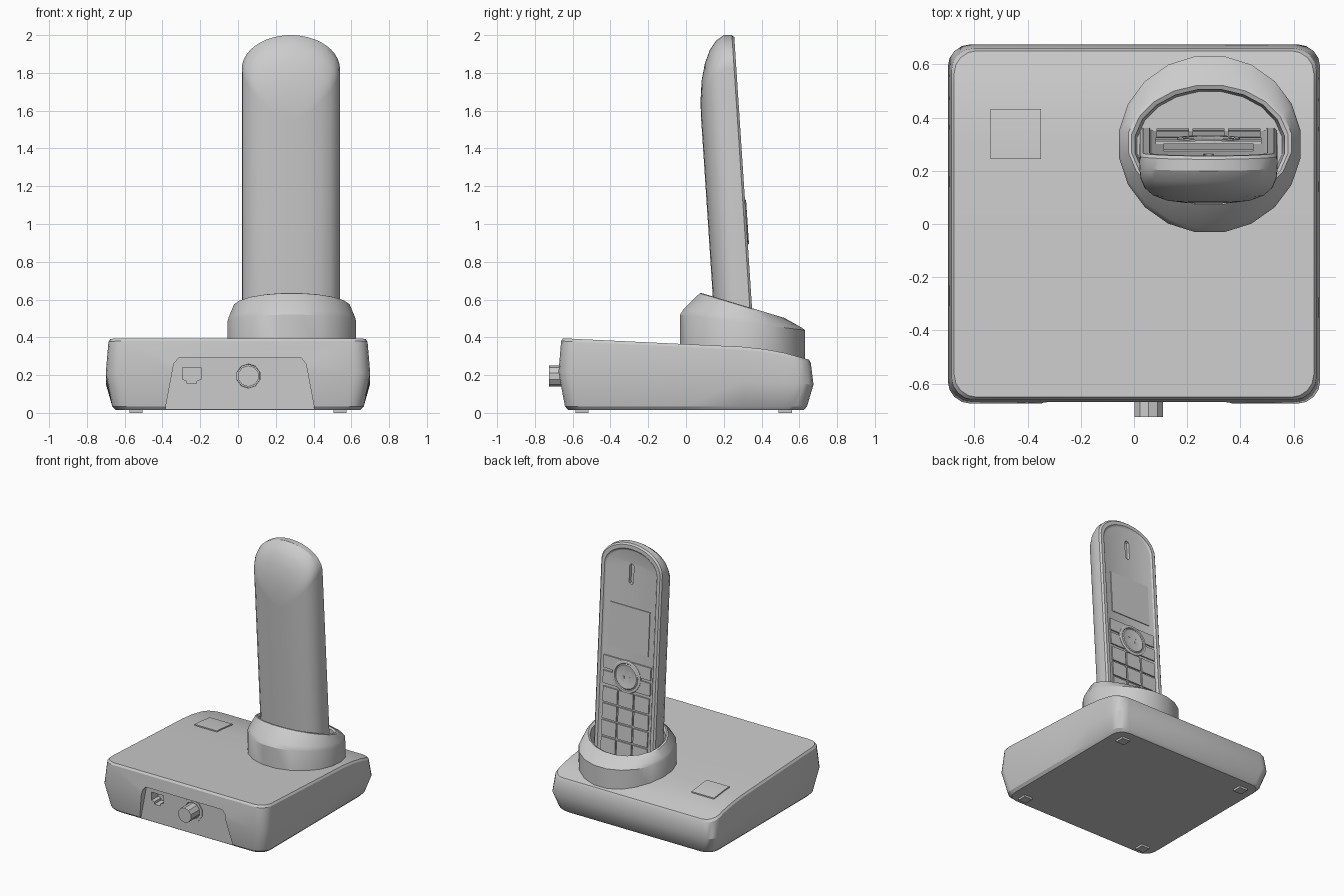
import bpy, bmesh
from math import sin, cos, pi, radians

if "Cube" in bpy.data.objects:
    bpy.data.objects.remove(bpy.data.objects["Cube"])


def loft(name, rings):
    """Skin closed rings of equal, even length; caps are strips between mirrored points."""
    bm = bmesh.new()
    vs = [[bm.verts.new(p) for p in r] for r in rings]
    n = len(rings[0])
    for a, b in zip(vs, vs[1:]):
        for i in range(n):
            j = (i + 1) % n
            bm.faces.new((a[i], a[j], b[j], b[i]))
    for r in (vs[0], vs[-1]):
        for i in range(n // 2 - 1):
            bm.faces.new((r[i], r[i + 1], r[n - 2 - i], r[n - 1 - i]))
    bmesh.ops.recalc_face_normals(bm, faces=bm.faces)
    me = bpy.data.meshes.new(name)
    bm.to_mesh(me)
    bm.free()
    ob = bpy.data.objects.new(name, me)
    bpy.context.collection.objects.link(ob)
    return ob


def mirrored(half):
    return half + [(-p[0], *p[1:]) for p in reversed(half)]


def circle(rx, ry, n):
    return [(rx * cos(2 * pi * (i + .5) / n), ry * sin(2 * pi * (i + .5) / n)) for i in range(n)]


def cut(target, cutter):
    m = target.modifiers.new("cut", 'BOOLEAN')
    m.operation, m.solver, m.object = 'DIFFERENCE', 'EXACT', cutter
    bpy.context.view_layer.objects.active = target
    bpy.ops.object.modifier_apply(modifier=m.name)
    bpy.data.objects.remove(cutter)


# ---------- base body ----------
def deck(y):
    """Height of the sloping top surface."""
    pts = [(-.7, .397), (.3, .35), (.42, .337), (.52, .318), (.7, .268)]
    for (y0, z0), (y1, z1) in zip(pts, pts[1:]):
        if y <= y1:
            break
    return z0 + (z1 - z0) * (y - y0) / (y1 - y0)


def base_ring(inset, zf):
    hx, hy, r = .70 - inset, .675 - inset, .085
    arc = [i * pi / 8 for i in range(5)]
    half = [(hx - r + r * sin(a), -hy + r - r * cos(a)) for a in arc]
    half += [(hx, y) for y in (0, .3, .42, .52)]
    half += [(hx - r + r * cos(a), hy - r + r * sin(a)) for a in arc]
    return [(x, y, zf(y)) for x, y in mirrored(half)]


base = loft("base_body", [
    base_ring(.052, lambda y: .015),
    base_ring(.034, lambda y: .035),
    base_ring(0, lambda y: .215 - .048 * (y + .675)),
    base_ring(.014, lambda y: deck(y) - .015),
    base_ring(.024, deck)])


# socket recess in the front
def front_prism(name, cx, half, y0, y1):
    return loft(name, [[(cx + x, y, z) for x, z in mirrored(half)] for y in (y0, y1)])


PANEL = -.625
cut(base, front_prism("recess_cutter", .01, [(.40, -.05), (.395, .02), (.35, .26), (.325, .29)], -.9, PANEL))
cut(base, front_prism("line_socket_cutter", -.245,
                      [(.05, .24), (.05, .178), (.027, .172), (.025, .155)], -.8, PANEL + .08))


def jack_ring(r, y, n=10):
    return [(.055 + x, y, .195 + z) for x, z in circle(r, r, n)]


cut(base, loft("power_socket_cutter", [jack_ring(.065, -.8), jack_ring(.065, PANEL + .08)]))
collar = loft("power_socket_collar", [jack_ring(.085, PANEL + .01), jack_ring(.085, PANEL - .006),
                                      jack_ring(.064, PANEL - .006), jack_ring(.058, PANEL + .07)])
loft("power_socket_pin", [jack_ring(.035, PANEL + .09), jack_ring(.035, PANEL + .01),
                          jack_ring(.012, PANEL + .01), jack_ring(.010, PANEL + .03)])
# open up the collar so the socket reads as a hollow sleeve
cut(collar, loft("sleeve_cutter", [jack_ring(.056, PANEL - .1), jack_ring(.056, PANEL + .1)]))

# feet
for sx in (-1, 1):
    for y in (-.55, .525):
        bpy.ops.mesh.primitive_cube_add(size=1, location=(sx * .54, y, .0125))
        foot = bpy.context.object
        foot.name = "foot"
        foot.scale = (.07, .07, .025)

# page button on the deck
ys = (.245, .3, .36, .42, .432)
loft("page_button", [[(x - .445, y, deck(y) + dz) for x, y in mirrored([(.095, y) for y in ys])]
                     for dz in (-.01, .009)])


# ---------- charging cup ----------
def cup_ring(rx, ry, cy, zf):
    # order starts at the back so that the caps run left to right
    return [(.285 + y, cy + x, zf(cy + x)) for x, y in circle(rx=ry, ry=rx, n=20)]


def rim(y):
    return .635 - .3 * (y - .08)


loft("charging_cup", [
    cup_ring(.345, .335, .3, lambda y: .27),
    cup_ring(.345, .335, .3, lambda y: .52 - .125 * (y + .03)),
    cup_ring(.337, .315, .3, lambda y: .555 - .16 * (y + .03)),
    cup_ring(.310, .235, .305, lambda y: rim(y) - .004),
    cup_ring(.298, .222, .302, rim),
    cup_ring(.284, .210, .298, lambda y: rim(y) - .012),
    cup_ring(.275, .205, .295, lambda y: .375)])


# ---------- handset (local: x across, d depth from the face, z up; leaned by a shear) ----------
def lean(pts, d):
    return [(.28 + x, .386 - .0655 * z + d, z) for x, z in pts]


def arch(w, zt, zb=.36):
    h = .69 * w
    ts = [radians(86) * i / 10 for i in range(11)]
    return mirrored([(w, zb)] + [(w * cos(t), zt - h + h * sin(t)) for t in ts])


def plate(name, pts, d0, d1):
    return loft(name, [lean(pts, d0), lean(pts, d1)])


def rect(x0, x1, z0, z1):
    return [(x1, z0), (x1, z1), (x0, z1), (x0, z0)]


profile = [  # depth, half width, top
    (-.011, .208, 1.945), (-.009, .214, 1.951), (0, .222, 1.962), (0, .246, 1.99),
    (-.012, .258, 2.0), (-.055, .26, 2.0), (-.097, .256, 1.972), (-.135, .24, 1.92),
    (-.165, .21, 1.85), (-.188, .16, 1.76), (-.2, .10, 1.66), (-.204, .04, 1.58)]
handset = loft("handset_body", [lean(arch(w, zt), d) for d, w, zt in profile])

# earpiece slot
slot = mirrored([(.018 * cos(a), (1.832 if s > 0 else 1.715) + .018 * sin(a))
                 for s in (-1, 1) for a in [radians(s * t) for t in ((80, 40, 0) if s < 0 else (0, 40, 80))]])
cut(handset, plate("slot_cutter", slot, .05, -.035))

# screen
plate("screen", rect(-.17, .17, 1.2, 1.53), -.02, -.005)

# soft keys beside the navigation button
for s in (-1, 1):
    for z in (.915, 1.03):
        a, b = sorted((s * .02, s * .2))
        plate("soft_key", rect(a, b, z, z + .095), -.02, -.001)

# round dished navigation button
nav = [(.12, -.02), (.12, .002), (.114, .006), (.1, .006), (.095, 0), (.088, .005), (.05, -.001), (.02, -.003)]
loft("navigation_button", [lean([(x, 1.01 + z) for x, z in circle(r, r, 24)], d) for r, d in nav])

# number keys
for row in range(4):
    for col in (-1, 0, 1):
        x, z = col * .134, .78 - row * .125
        plate("number_key", rect(x - .061, x + .061, z, z + .112), -.02, -.001)

# shading
bpy.ops.object.select_all(action='SELECT')
bpy.context.view_layer.objects.active = base
bpy.ops.object.shade_smooth_by_angle(angle=radians(28))
